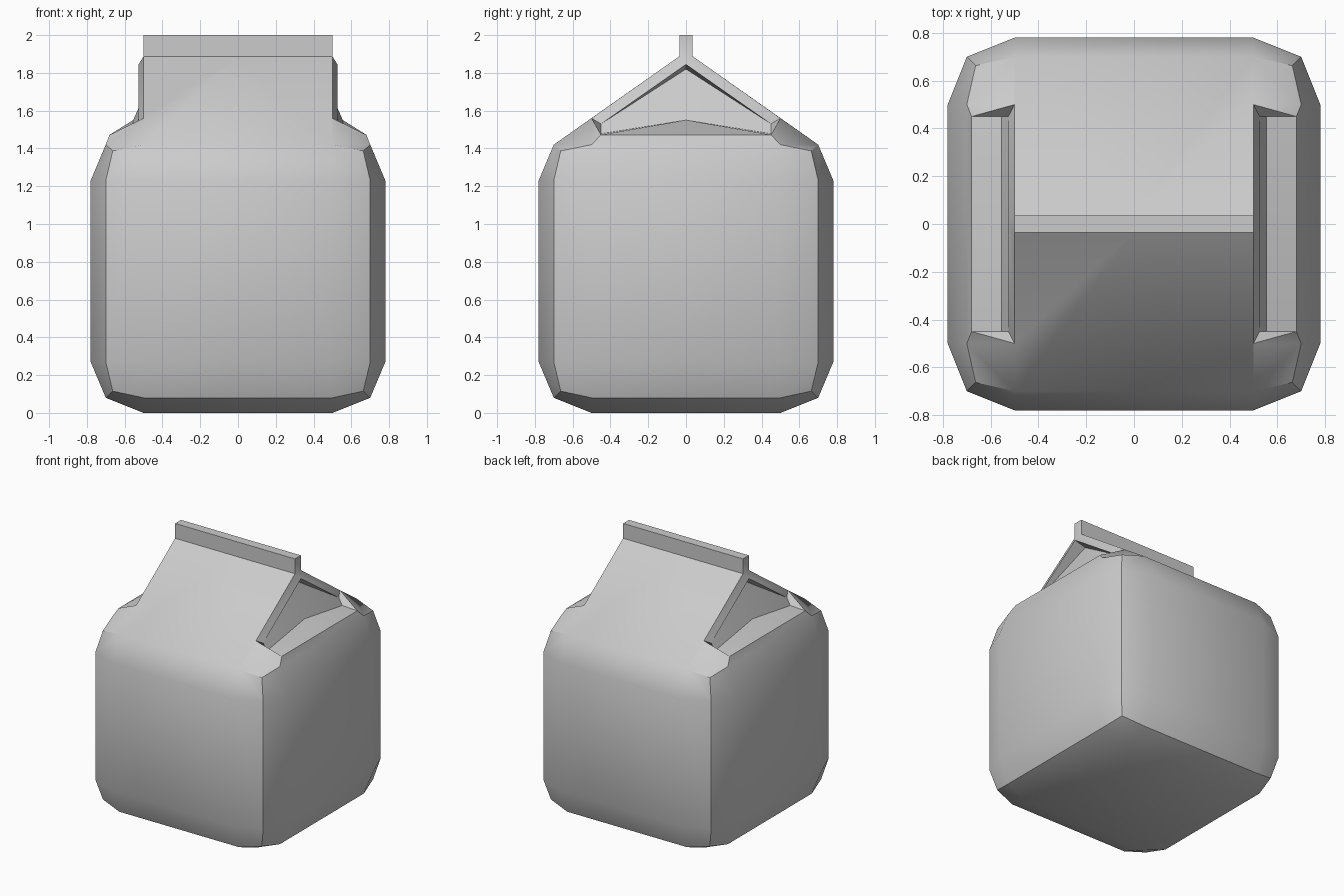
import bpy, bmesh, math

if "Cube" in bpy.data.objects:
    bpy.data.objects.remove(bpy.data.objects["Cube"])

quarter = []  # faces of the +x +y quarter, as tuples of points


def face(*pts):
    quarter.append(pts)


def ring(side, side_z, corner, corner_z):
    """Quarter outline: side panel, corner edge, back panel."""
    return [(side, 0, side_z), (side, .5, side_z), (corner, corner, corner_z),
            (.5, side, side_z), (0, side, side_z)]


# Bulging walls: rings stacked from the bottom edge to the shoulder
rings = [ring(.70, .08, .663, .115), ring(.78, .27, .70, .27),
         ring(.78, 1.23, .70, 1.23), ring(.70, 1.42, .663, 1.387)]
for low, high in zip(rings, rings[1:]):
    for i in range(4):
        face(low[i], low[i + 1], high[i + 1], high[i])

# Base with its sloped border
base = rings[0]
foot = (.5, .5, 0)
face((0, 0, 0), (.5, 0, 0), foot, (0, .5, 0))
face((.5, 0, 0), foot, base[1], base[0])
face(foot, base[1], base[2], base[3])
face((0, .5, 0), foot, base[3], base[4])

# Key points of the gable
top = rings[3]
eave = (.5, .5, 1.56)
ridge, ridge_mid = (.5, .035, 1.888), (0, .035, 1.888)
rim_low, rim_top = (.526, .45, 1.53), (.526, 0, 1.845)
ledge_out, ledge_out_mid = (.68, .45, 1.472), (.68, 0, 1.472)
ledge_in, ledge_in_mid = (.555, .45, 1.478), (.555, 0, 1.55)
fold_top = (.435, 0, 1.82)

# Roof slope and shoulder corner
face(top[4], top[3], eave, ridge, ridge_mid)
face(top[3], top[2], top[1], eave)
face(eave, top[1], ledge_out)
face(top[0], top[1], ledge_out, ledge_out_mid)

# Folded-in gable end: rim, recess, gusset and ledge
face(eave, rim_low, rim_top, ridge)
face(rim_top, rim_low, fold_top)
face(fold_top, rim_low, ledge_in, ledge_in_mid)
face(eave, rim_low, ledge_in, ledge_out)
face(ledge_in_mid, ledge_in, ledge_out, ledge_out_mid)

# Top seam fin
fin, fin_mid = (.5, .035, 2), (0, .035, 2)
face(ridge_mid, ridge, fin, fin_mid)
face(fin_mid, fin, (.5, 0, 2), (0, 0, 2))
face(ridge, fin, (.5, 0, 2), (.5, 0, 1.888))
face(ridge, (.5, 0, 1.888), rim_top)

# Mirror the quarter four ways and weld
bm = bmesh.new()
for sx in (1, -1):
    for sy in (1, -1):
        for pts in quarter:
            bm.faces.new([bm.verts.new((x * sx, y * sy, z)) for x, y, z in pts])
bmesh.ops.remove_doubles(bm, verts=bm.verts, dist=1e-4)
bmesh.ops.recalc_face_normals(bm, faces=bm.faces)
mesh = bpy.data.meshes.new("carton")
bm.to_mesh(mesh)
bm.free()
carton = bpy.data.objects.new("carton", mesh)
bpy.context.collection.objects.link(carton)
bpy.context.view_layer.objects.active = carton
carton.select_set(True)
bpy.ops.object.shade_smooth_by_angle(angle=math.radians(36))
